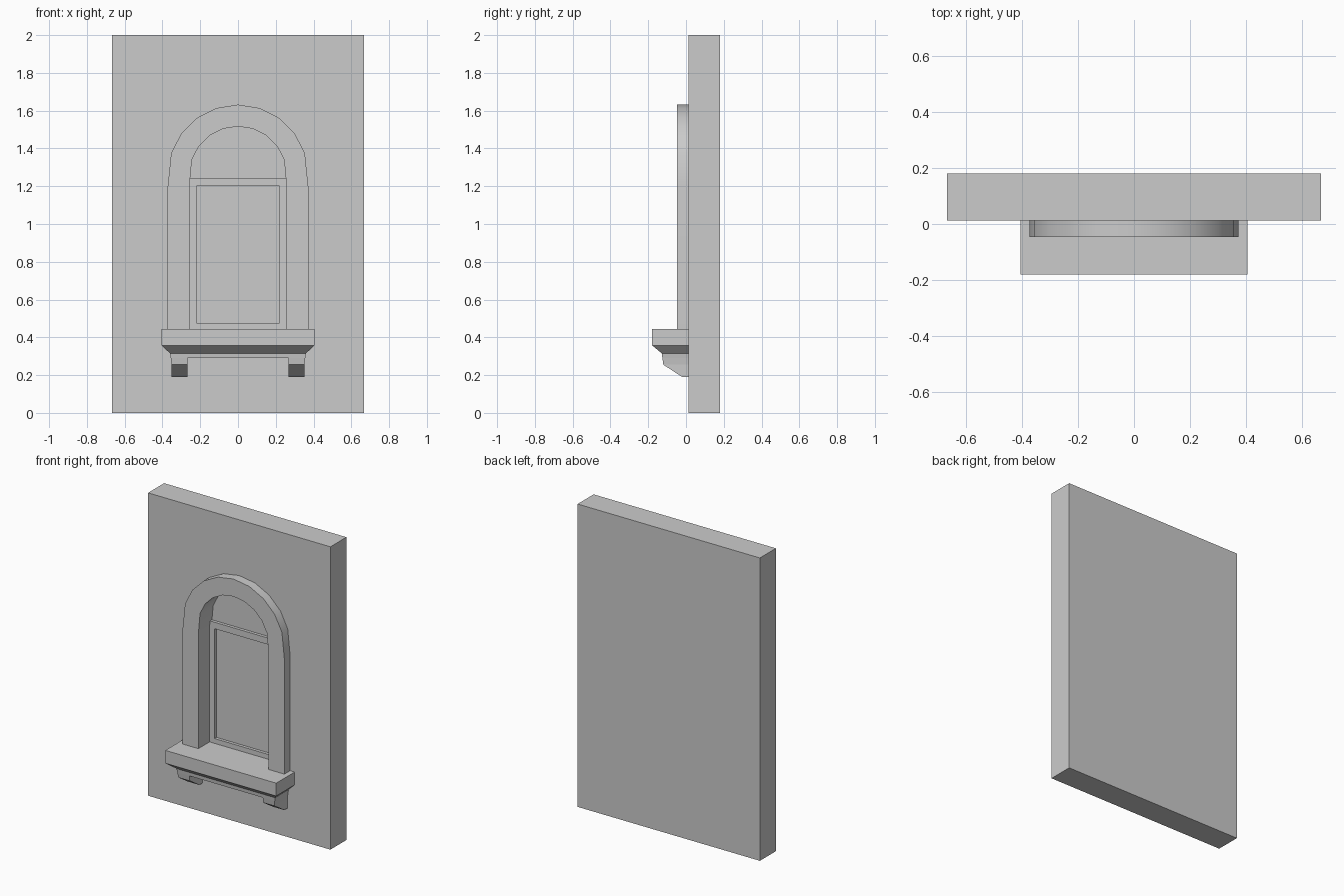
import bpy, bmesh
from math import sin, cos, radians

if "Cube" in bpy.data.objects:
    bpy.data.objects.remove(bpy.data.objects["Cube"])

WALL_FRONT, WALL_BACK = 0.013, 0.18
RECESS, SASH = 0.09, 0.07
SILL_TOP = 0.443


def finish(name, bm, smooth=False):
    bmesh.ops.recalc_face_normals(bm, faces=bm.faces)
    me = bpy.data.meshes.new(name)
    bm.to_mesh(me)
    bm.free()
    ob = bpy.data.objects.new(name, me)
    bpy.context.collection.objects.link(ob)
    if smooth:
        shade(ob)
    return ob


def shade(ob):
    bpy.ops.object.select_all(action='DESELECT')
    ob.select_set(True)
    bpy.context.view_layer.objects.active = ob
    bpy.ops.object.shade_smooth_by_angle(angle=radians(30))


def prism(name, pts, y0, y1, smooth=False):
    """Extrude an x-z outline from y0 to y1."""
    bm = bmesh.new()
    face = bm.faces.new([bm.verts.new((x, y0, z)) for x, z in pts])
    new = bmesh.ops.extrude_face_region(bm, geom=[face], use_keep_orig=True)["geom"]
    bmesh.ops.translate(bm, vec=(0, y1 - y0, 0),
                        verts=[g for g in new if isinstance(g, bmesh.types.BMVert)])
    return finish(name, bm, smooth)


def loft(name, rings):
    """Stack rectangles given as (z, x0, x1, y0, y1)."""
    bm = bmesh.new()
    loops = [[bm.verts.new((x, y, z)) for x, y in ((a, c), (b, c), (b, d), (a, d))]
             for z, a, b, c, d in rings]
    for lo, hi in zip(loops, loops[1:]):
        for i in range(4):
            j = (i + 1) % 4
            bm.faces.new((lo[i], lo[j], hi[j], hi[i]))
    bm.faces.new(loops[0])
    bm.faces.new(loops[-1])
    return finish(name, bm)


def rect(hx, z0, z1):
    return [(-hx, z0), (hx, z0), (hx, z1), (-hx, z1)]


def arch(r, base=SILL_TOP, centre=1.26, n=10):
    """Round-headed outline, right foot to left foot."""
    head = [(r * cos(radians(180 * i / n)), centre + r * sin(radians(180 * i / n)))
            for i in range(1, n)]
    return [(r, base), (r, 1.2)] + head + [(-r, 1.2), (-r, base)]


def cut(ob, cutter):
    mod = ob.modifiers.new("opening", 'BOOLEAN')
    mod.operation, mod.solver, mod.object = 'DIFFERENCE', 'EXACT', cutter
    bpy.context.view_layer.objects.active = ob
    bpy.ops.object.modifier_apply(modifier=mod.name)
    bpy.data.objects.remove(cutter)


# Wall with arched niche
wall = prism("wall", rect(0.666, 0, 2), WALL_FRONT, WALL_BACK)
cut(wall, prism("niche_cutter", arch(0.257), -0.1, RECESS))
shade(wall)

# Raised arched surround
prism("arch_surround", arch(0.372) + arch(0.257)[::-1], -0.047, WALL_FRONT, True)

# Window sash with sunken pane
sash = prism("window_sash", rect(0.257, SILL_TOP, 1.243), SASH, RECESS)
cut(sash, prism("pane_cutter", rect(0.22, 0.475, 1.2), 0, 0.15))

# Sill slab, chamfer and apron
loft("sill", [(z, -hx, hx, y, WALL_FRONT) for z, hx, y in
              ((SILL_TOP, 0.405, -0.18), (0.358, 0.405, -0.18),
               (0.315, 0.36, -0.128), (0.29, 0.356, -0.125))])

# Brackets under the sill
for side, s in (("left", -1), ("right", 1)):
    loft(side + "_bracket", [(z, s * 0.268, s * x, y, WALL_FRONT) for z, x, y in
                             ((0.29, 0.356, -0.125), (0.255, 0.352, -0.12),
                              (0.19, 0.352, -0.02))])
